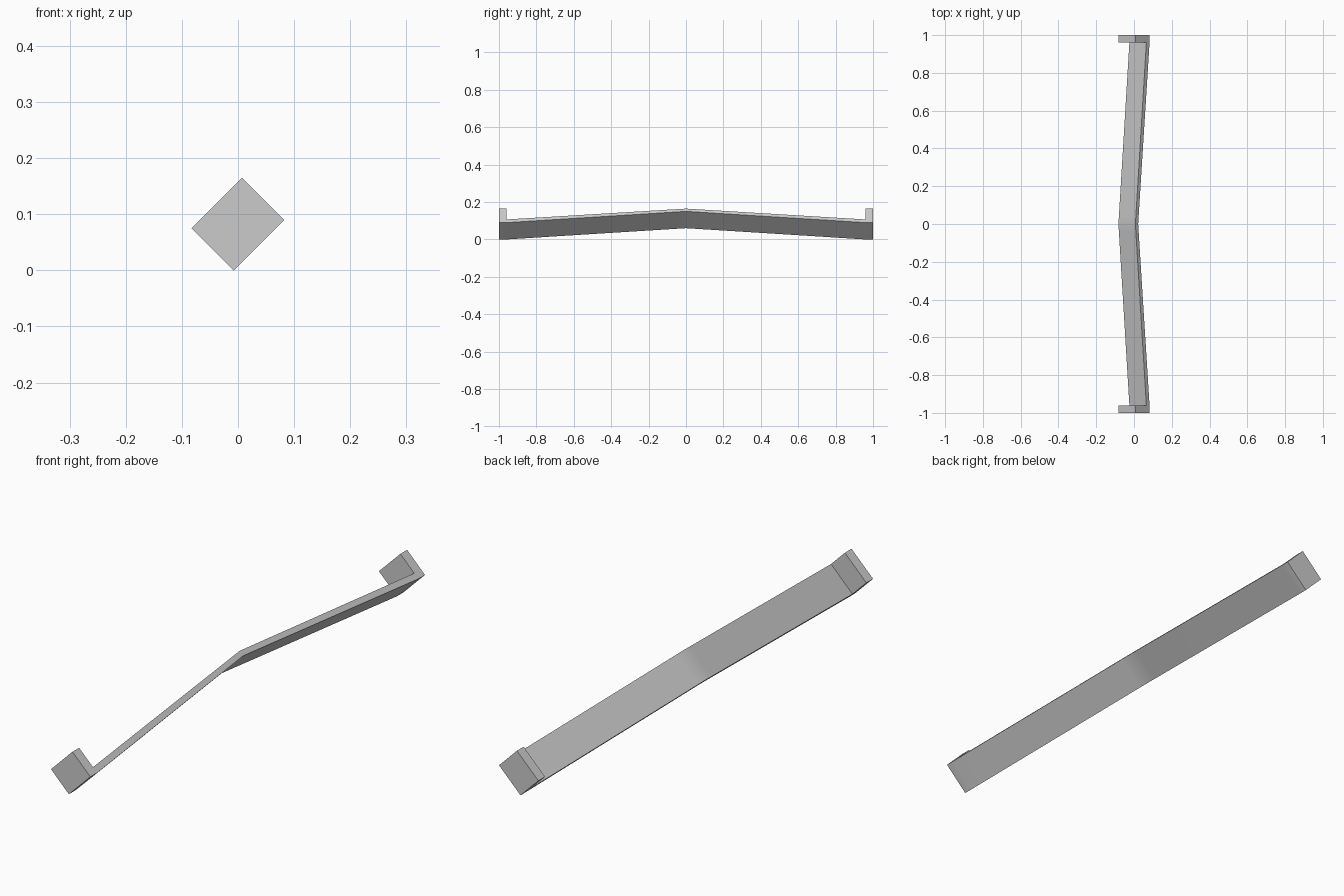
import bpy
import bmesh
import math

cube = bpy.data.objects.get("Cube")
if cube:
    bpy.data.objects.remove(cube, do_unlink=True)

# Plain grey material
grey = bpy.data.materials.new("light_grey")
grey.use_nodes = True
colour = (0.6, 0.6, 0.6, 1)
grey.diffuse_color = colour
grey.node_tree.nodes["Principled BSDF"].inputs["Base Color"].default_value = colour

WIDTH = 0.127
DIAGONAL = math.sqrt(0.5)

# Half of the bent bar outline: (distance along the bar, height off its base)
half = [(0, 0.085), (0.04, 0.0815), (0.96, 0), (1, 0),
        (1, 0.106), (0.96, 0.106), (0.96, 0.024), (0.04, 0.1026), (0, 0.106)]
outline = half + [(-y, n) for y, n in reversed(half[1:-1])]


def place(y, n, w):
    """Tilt the section by 45 degrees about the long axis."""
    return (DIAGONAL * (w - n) - 0.0075, y, DIAGONAL * (w + n))


# Bar with upturned end tabs, extruded across its width
bm = bmesh.new()
side = bm.faces.new([bm.verts.new(place(y, n, 0)) for y, n in outline])
extruded = bmesh.ops.extrude_face_region(bm, geom=[side], use_keep_orig=True)
moved = [v for v in extruded["geom"] if isinstance(v, bmesh.types.BMVert)]
bmesh.ops.translate(bm, verts=moved, vec=(DIAGONAL * WIDTH, 0, DIAGONAL * WIDTH))
bmesh.ops.recalc_face_normals(bm, faces=bm.faces[:])
mesh = bpy.data.meshes.new("bent_handle_bar")
bm.to_mesh(mesh)
bm.free()
mesh.materials.append(grey)

bar = bpy.data.objects.new("bent_handle_bar", mesh)
bpy.context.collection.objects.link(bar)

# Soft shading at the shallow bends, crisp corners elsewhere
bpy.ops.object.select_all(action='DESELECT')
bar.select_set(True)
bpy.context.view_layer.objects.active = bar
bpy.ops.object.shade_smooth_by_angle(angle=math.radians(30))
weighted = bar.modifiers.new("Weighted normals", 'WEIGHTED_NORMAL')
weighted.keep_sharp = True
